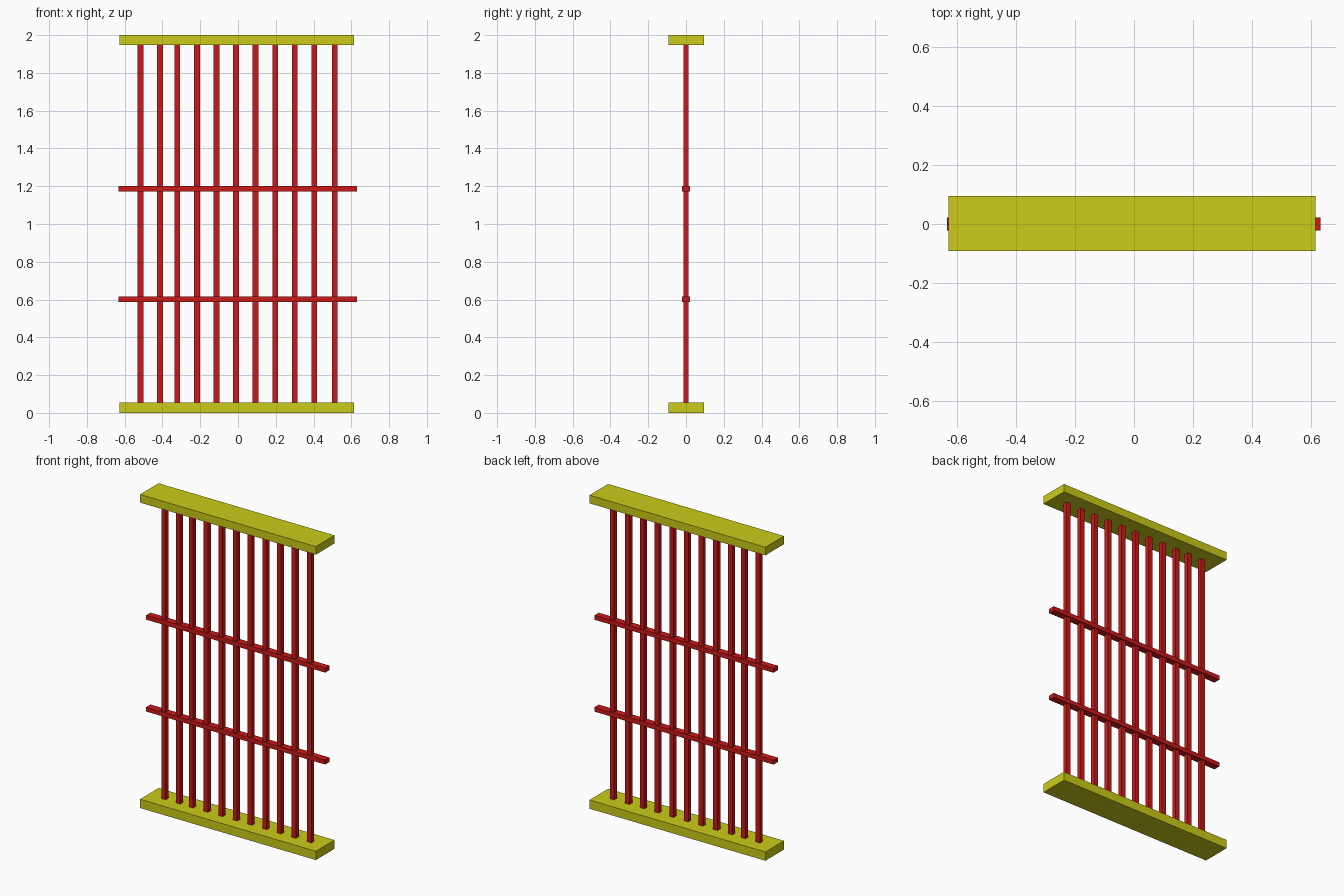
import bpy

if "Cube" in bpy.data.objects:
    bpy.data.objects.remove(bpy.data.objects["Cube"])


def material(name, color):
    m = bpy.data.materials.new(name)
    m.diffuse_color = color
    m.use_nodes = True
    m.node_tree.nodes["Principled BSDF"].inputs["Base Color"].default_value = m.diffuse_color
    return m


YELLOW = material("yellow_paint", (0.6, 0.6, 0.01, 1))
RED = material("red_paint", (0.6, 0.01, 0.01, 1))


def box(name, x, y, z, mat):
    """Box from (min, max) ranges along each axis."""
    bpy.ops.mesh.primitive_cube_add(size=1, location=[sum(r) / 2 for r in (x, y, z)])
    ob = bpy.context.object
    ob.name = name
    ob.scale = [r[1] - r[0] for r in (x, y, z)]
    bpy.ops.object.transform_apply(location=False, rotation=False, scale=True)
    ob.data.materials.append(mat)
    return ob


# Sill and lintel planks
for name, z in (("bottom_plank", (0, 0.056)), ("top_plank", (1.948, 2.0))):
    box(name, (-0.627, 0.614), (-0.092, 0.095), z, YELLOW)

# Flat cross bars
for name, z in (("lower_cross_bar", 0.601), ("upper_cross_bar", 1.187)):
    box(name, (-0.633, 0.631), (-0.022, 0.022), (z - 0.014, z + 0.014), RED)

# Upright bars, slightly uneven spacing
bar_x = (-0.516, -0.413, -0.322, -0.217, -0.114, -0.011,
         0.093, 0.197, 0.3, 0.404, 0.513)
for i, x in enumerate(bar_x, 1):
    box(f"upright_bar_{i}", (x - 0.015, x + 0.015), (-0.014, 0.014), (0.054, 1.95), RED)
